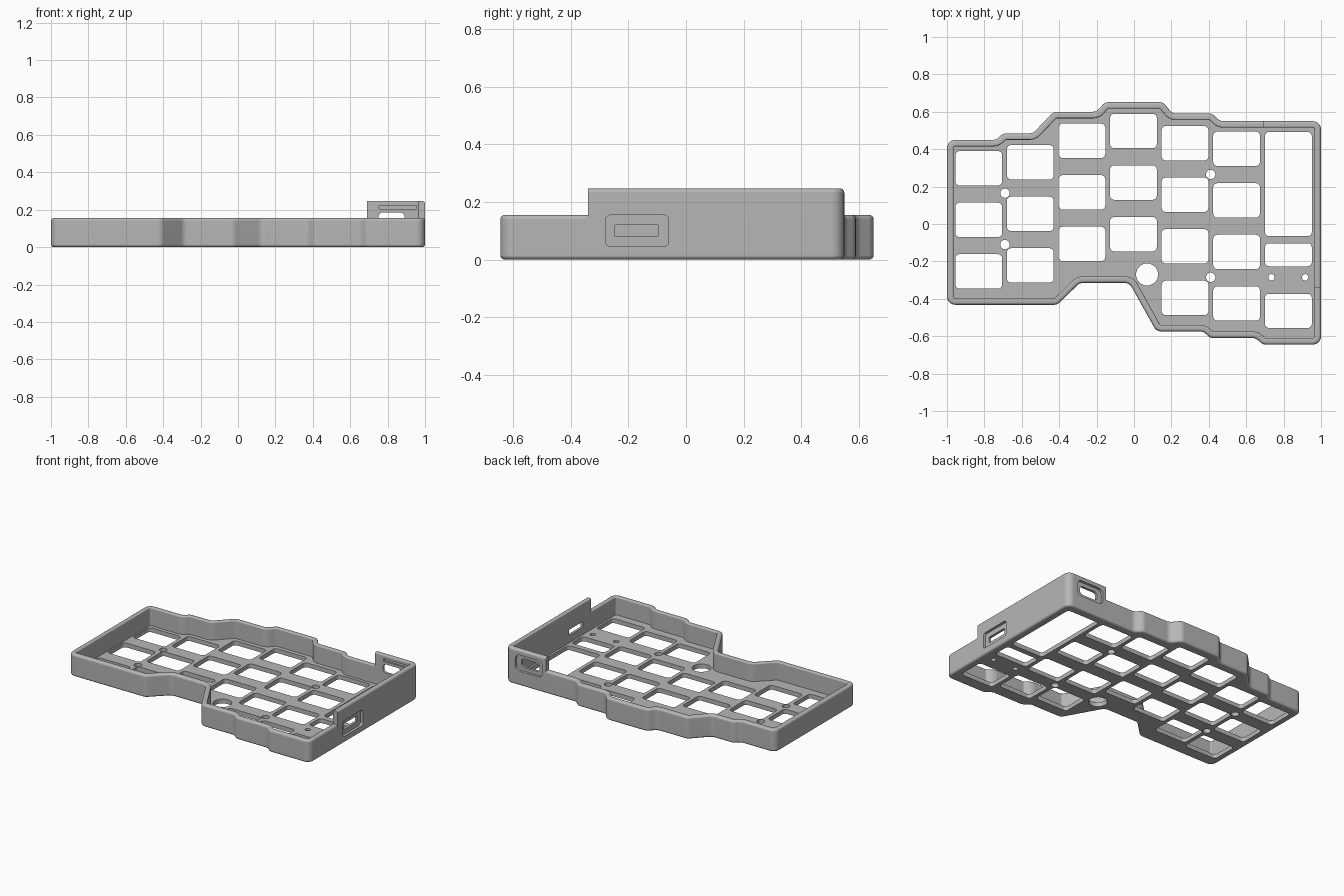
import bpy, bmesh, math
from mathutils import Vector

cube = bpy.data.objects.get("Cube")
if cube:
    bpy.data.objects.remove(cube, do_unlink=True)

WALL, FLOOR, LOW, HIGH = 0.035, 0.03, 0.155, 0.247

grey = bpy.data.materials.new("case_grey")
grey.use_nodes = True
grey.diffuse_color = (0.47, 0.47, 0.47, 1)
grey.node_tree.nodes["Principled BSDF"].inputs["Base Color"].default_value = grey.diffuse_color


def rounded(points, radius, steps=6):
    """Round every corner of a closed 2D polygon."""
    pts = [Vector(p) for p in points]
    out = []
    for i, p in enumerate(pts):
        a, b = pts[i - 1] - p, pts[(i + 1) % len(pts)] - p
        turn = math.pi - a.angle(b)
        t = min(radius * math.tan(turn / 2), 0.45 * a.length, 0.45 * b.length)
        r = t / math.tan(turn / 2)
        a.normalize()
        b.normalize()
        centre = p + (a + b).normalized() * (r / math.cos(turn / 2))
        start, end = p + a * t - centre, p + b * t - centre
        for k in range(steps + 1):
            f = k / steps
            spoke = start * math.sin((1 - f) * turn) + end * math.sin(f * turn)
            out.append(centre + spoke / math.sin(turn))
    return out


def inset(pts, d):
    """Offset a counter-clockwise polygon inward with mitred corners."""
    out = []
    for i, p in enumerate(pts):
        d1 = (p - pts[i - 1]).normalized()
        d2 = (pts[(i + 1) % len(pts)] - p).normalized()
        n1, n2 = Vector((-d1.y, d1.x)), Vector((-d2.y, d2.x))
        out.append(p + (n1 + n2) / (1 + n1.dot(n2)) * d)
    return out


def make_object(name, bm):
    bmesh.ops.recalc_face_normals(bm, faces=bm.faces)
    mesh = bpy.data.meshes.new(name)
    bm.to_mesh(mesh)
    bm.free()
    ob = bpy.data.objects.new(name, mesh)
    bpy.context.scene.collection.objects.link(ob)
    return ob


def tray(name, outline, height):
    """Loft an open tray whose wall has rounded edges."""
    def arc(cx, cz, r, a0):
        return [(cx - r * math.cos(math.radians(a0 + k * 22.5)),
                 cz + r * math.sin(math.radians(a0 + k * 22.5))) for k in range(5)]
    r, s = 0.015, 0.008
    profile = (arc(r, r, r, -90) + arc(r, height - r, r, 0)
               + arc(WALL - s, height - s, s, 90) + [(WALL, FLOOR)])
    bm = bmesh.new()
    rings = [[bm.verts.new((p.x, p.y, z)) for p in inset(outline, d)] for d, z in profile]
    n = len(outline)
    for lower, upper in zip(rings, rings[1:]):
        for i in range(n):
            j = (i + 1) % n
            bm.faces.new((lower[i], lower[j], upper[j], upper[i]))
    bm.faces.new(rings[0])
    bm.faces.new(rings[-1])
    return make_object(name, bm)


def add_prism(bm, shape, lo, hi, axis="z"):
    place = {"x": lambda u, v, w: (w, u, v),
             "y": lambda u, v, w: (u, w, v),
             "z": lambda u, v, w: (u, v, w)}[axis]
    ends = [[bm.verts.new(place(p[0], p[1], w)) for p in shape] for w in (lo, hi)]
    n = len(shape)
    for i in range(n):
        j = (i + 1) % n
        bm.faces.new((ends[0][i], ends[0][j], ends[1][j], ends[1][i]))
    for end in ends:
        bm.faces.new(end)


def rect(u0, u1, v0, v1, r=0.022):
    return rounded([(u0, v0), (u1, v0), (u1, v1), (u0, v1)], r, 4)


def circle(x, y, r, n=32):
    return [(x + r * math.cos(math.tau * k / n), y + r * math.sin(math.tau * k / n))
            for k in range(n)]


def boolean(ob, cutter, operation="DIFFERENCE"):
    mod = ob.modifiers.new("cut", "BOOLEAN")
    mod.object, mod.operation, mod.solver = cutter, operation, "EXACT"
    bpy.context.view_layer.update()
    graph = bpy.context.evaluated_depsgraph_get()
    mesh = bpy.data.meshes.new_from_object(ob.evaluated_get(graph))
    ob.modifiers.clear()
    ob.data = mesh


def prism_cutter(name, shape, lo, hi, axis):
    bm = bmesh.new()
    add_prism(bm, shape, lo, hi, axis)
    return make_object(name, bm)


# Stepped outline of the case
corners = [(-1, 0.45), (-0.735, 0.45), (-0.70, 0.485), (-0.54, 0.485), (-0.43, 0.60),
           (-0.20, 0.60), (-0.155, 0.652), (0.155, 0.652), (0.205, 0.59), (0.42, 0.59),
           (0.46, 0.55), (1, 0.55), (1, -0.645), (0.69, -0.645), (0.65, -0.61),
           (0.41, -0.61), (0.37, -0.575), (0.12, -0.575), (-0.025, -0.315),
           (-0.29, -0.315), (-0.41, -0.432), (-1, -0.432)]
outline = rounded(corners[::-1], 0.045)

case = tray("case_tray", outline, LOW)
raised = tray("raised_corner_wall", outline, HIGH)

# Keep only the tall wall around the back corner
keep = prism_cutter("raised_region", [(0.69, -0.34), (1.1, -0.34), (1.1, 0.6), (0.69, 0.6)],
                    0.13, 0.4, "z")
boolean(raised, keep, "INTERSECT")

# Key openings and screw holes in the floor
bm = bmesh.new()
PITCH, HALF_W, HALF_H = 0.2757, 0.125, 0.092
columns = [(0.298, 3), (0.33, 3), (0.445, 3), (0.497, 3), (0.432, 4), (0.402, 4)]
openings = []
for i, (top, count) in enumerate(columns):
    x = -0.83 + PITCH * i
    for row in range(count):
        y = top - PITCH * row
        openings.append((x - HALF_W, x + HALF_W, y - HALF_H, y + HALF_H))
for y0, y1 in ((-0.065, 0.492), (-0.226, -0.103), (-0.556, -0.373)):
    openings.append((0.70, 0.951, y0, y1))
for box in openings:
    add_prism(bm, rect(*box), -0.05, 0.08)
holes = [(0.07, -0.27, 0.059), (-0.69, 0.165, 0.025), (-0.69, -0.11, 0.025),
         (0.41, 0.265, 0.025), (0.41, -0.285, 0.025),
         (0.735, -0.285, 0.017), (0.915, -0.285, 0.017)]
for hole in holes:
    add_prism(bm, circle(*hole), -0.05, 0.08)
floor_cutter = make_object("floor_openings", bm)
boolean(case, floor_cutter)

# Recessed ports in the side and back walls, and a groove inside the back wall
cutters = [
    prism_cutter("side_recess", rect(-0.28, -0.06, 0.045, 0.155, 0.018), 0.982, 1.1, "x"),
    prism_cutter("side_slot", rect(-0.248, -0.097, 0.08, 0.12, 0.003), 0.9, 1.1, "x"),
    prism_cutter("back_recess", rect(0.715, 0.925, 0.1, 0.212, 0.035), 0.533, 0.7, "y"),
    prism_cutter("back_slot", rect(0.75, 0.89, 0.125, 0.186, 0.025), 0.45, 0.7, "y"),
    prism_cutter("inner_groove", rect(0.755, 0.955, 0.204, 0.222, 0.004), 0.45, 0.525, "y"),
]
for cutter in cutters:
    for part in (case, raised):
        boolean(part, cutter)

for helper in cutters + [keep, floor_cutter]:
    bpy.data.objects.remove(helper, do_unlink=True)

# Finish: one colour, smooth rounded edges with crisp corners
for part in (case, raised):
    part.data.materials.clear()
    part.data.materials.append(grey)
    for face in part.data.polygons:
        face.material_index = 0
    bpy.ops.object.select_all(action="DESELECT")
    part.select_set(True)
    bpy.context.view_layer.objects.active = part
    bpy.ops.object.shade_smooth_by_angle(angle=math.radians(30))
    weighted = part.modifiers.new("even_shading", "WEIGHTED_NORMAL")
    weighted.keep_sharp = True
